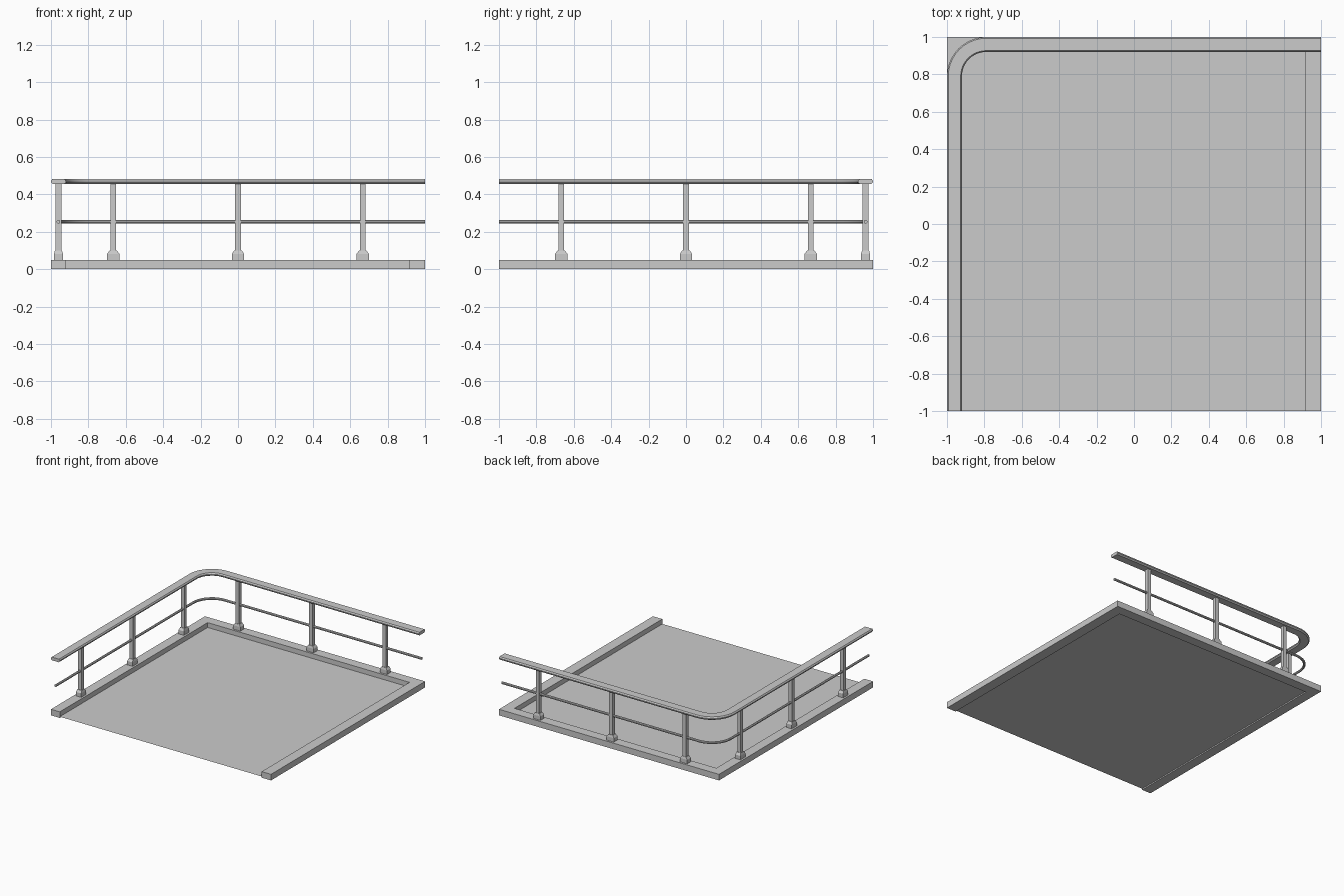
import bpy, bmesh
from math import sin, cos, pi

if "Cube" in bpy.data.objects:
    bpy.data.objects.remove(bpy.data.objects["Cube"])


def finish(name, bm, smooth=False):
    bmesh.ops.recalc_face_normals(bm, faces=bm.faces)
    mesh = bpy.data.meshes.new(name)
    bm.to_mesh(mesh)
    bm.free()
    ob = bpy.data.objects.new(name, mesh)
    bpy.context.collection.objects.link(ob)
    if smooth:
        bpy.ops.object.select_all(action='DESELECT')
        bpy.context.view_layer.objects.active = ob
        ob.select_set(True)
        bpy.ops.object.shade_smooth_by_angle(angle=0.5)
    return ob


def loft(bm, rings):
    """Skin closed rings of points and cap both ends."""
    vs = [[bm.verts.new(p) for p in ring] for ring in rings]
    n = len(vs[0])
    for a, b in zip(vs, vs[1:]):
        for i in range(n):
            j = (i + 1) % n
            bm.faces.new((a[i], a[j], b[j], b[i]))
    bm.faces.new(vs[0])
    bm.faces.new(vs[-1])


def rect(x, y, z, w, d):
    return [(x + sx * w / 2, y + sy * d / 2, z)
            for sx, sy in ((-1, -1), (1, -1), (1, 1), (-1, 1))]


# Path around the left and back sides: (x, y, outward normal)
INSET, RADIUS, STEPS = 0.96, 0.17, 10
C = INSET - RADIUS
path = [(-INSET, -1, -1, 0)]
for i in range(STEPS + 1):
    a = pi - i / STEPS * pi / 2
    path.append((-C + RADIUS * cos(a), C + RADIUS * sin(a), cos(a), sin(a)))
path.append((1, INSET, 0, 1))


def sweep(name, profile):
    bm = bmesh.new()
    loft(bm, [[(x + nx * o, y + ny * o, z) for o, z in profile]
              for x, y, nx, ny in path])
    return finish(name, bm, True)


# Raised U-shaped border, open at the front
L, R, B, H = -0.92, 0.915, 0.92, 0.05
outer = [(-1, -1), (-1, 1), (1, 1), (1, -1)]
inner = [(L, -1), (L, B), (R, B), (R, -1)]
bm = bmesh.new()
loft(bm, [[(*o, 0), (*i, 0), (*i, H), (*o, H)] for o, i in zip(outer, inner)])
finish("floor_border", bm)

# Thin floor sheet
bm = bmesh.new()
bm.faces.new([bm.verts.new(p) for p in
              ((L, -1, 0.01), (R, -1, 0.01), (R, B, 0.01), (L, B, 0.01))])
finish("floor_panel", bm)

# Flat handrail with chamfered edges, and thin round middle rail
sweep("handrail", [(-0.031, 0.455), (0.031, 0.455), (0.04, 0.464), (0.04, 0.471),
                   (0.033, 0.481), (-0.033, 0.481), (-0.04, 0.471), (-0.04, 0.464)])
sweep("middle_rail", [(0.01 * cos((k + .5) * pi / 4), 0.253 + 0.01 * sin((k + .5) * pi / 4))
                      for k in range(8)])

# Posts with tapered feet along both sides
for side in ("back", "left"):
    for n, t in enumerate((-0.667, 0, 0.667)):
        back = side == "back"
        x, y = (t, INSET) if back else (-INSET, t)

        def ring(z, along, across):
            return rect(x, y, z, *((along, across) if back else (across, along)))

        bm = bmesh.new()
        loft(bm, [ring(0.1, 0.031, 0.031), ring(0.458, 0.031, 0.031)])
        finish(f"{side}_post_{n + 1}", bm)
        bm = bmesh.new()
        loft(bm, [ring(0.05, 0.065, 0.048), ring(0.082, 0.065, 0.048),
                  ring(0.1, 0.04, 0.038)])
        finish(f"{side}_post_foot_{n + 1}", bm)
